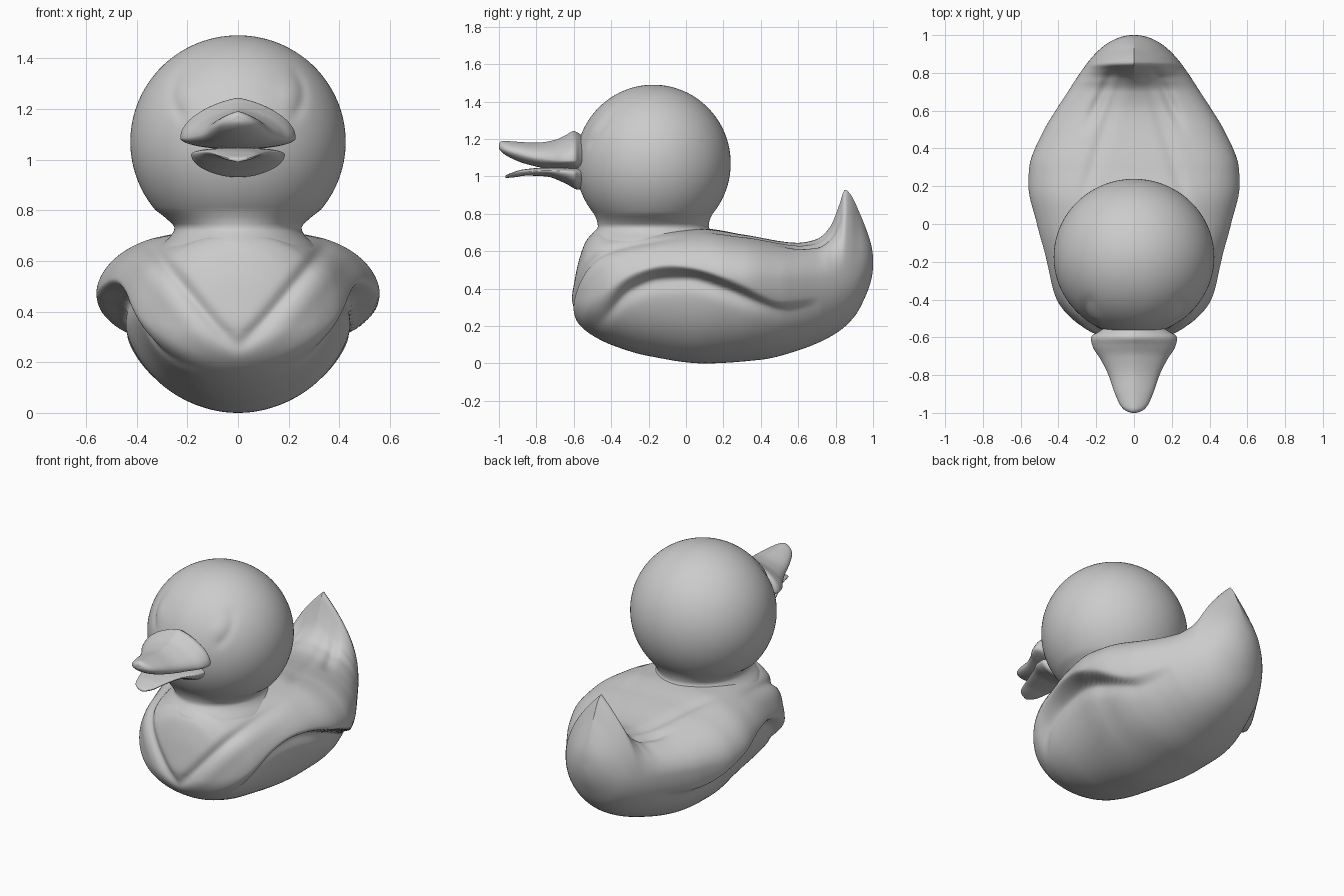
import bpy, bmesh
from math import sin, cos, pi, exp, acos, hypot

if "Cube" in bpy.data.objects:
    bpy.data.objects.remove(bpy.data.objects["Cube"])


def curve(keys):
    """Monotone cubic through (t, value) keys."""
    t = [k[0] for k in keys]
    v = [k[1] for k in keys]
    n = len(keys)
    d = [(v[i + 1] - v[i]) / (t[i + 1] - t[i]) for i in range(n - 1)]
    m = [d[0]] + [2 * a * b / (a + b) if a * b > 0 else 0 for a, b in zip(d, d[1:])] + [d[-1]]

    def f(x):
        x = min(max(x, t[0]), t[-1])
        i = 0
        while i < n - 2 and x > t[i + 1]:
            i += 1
        h = t[i + 1] - t[i]
        s = (x - t[i]) / h
        return ((2*s**3 - 3*s*s + 1) * v[i] + (s**3 - 2*s*s + s) * h * m[i]
                + (3*s*s - 2*s**3) * v[i + 1] + (s**3 - s*s) * h * m[i + 1])
    return f


def round_curve(keys, y0, y1):
    """Curve over y whose ends close roundly (keys are spaced by angle)."""
    def ang(y):
        return acos(max(-1, min(1, 1 - 2 * (y - y0) / (y1 - y0))))
    f = curve([(ang(y), v) for y, v in keys])
    return lambda y: f(ang(y))


def spaced(y0, y1, n):
    return [y0 + (y1 - y0) * (1 - cos(pi * i / n)) / 2 for i in range(n + 1)]


def gauss(x, s):
    return exp(-(x / s) ** 2)


def step(x):
    x = min(max(x, 0), 1)
    return x * x * (3 - 2 * x)


def spow(c, p):
    return (1 if c >= 0 else -1) * abs(c) ** p


def loft(name, rings):
    bm = bmesh.new()
    loops = [[bm.verts.new(p) for p in r] for r in rings]
    n = len(loops[0])
    for a, b in zip(loops, loops[1:]):
        for j in range(n):
            bm.faces.new((a[j], a[(j + 1) % n], b[(j + 1) % n], b[j]))
    bm.faces.new(loops[0])
    bm.faces.new(loops[-1])
    bmesh.ops.recalc_face_normals(bm, faces=bm.faces)
    for f in bm.faces:
        f.smooth = True
    me = bpy.data.meshes.new(name)
    bm.to_mesh(me)
    bm.free()
    ob = bpy.data.objects.new(name, me)
    bpy.context.collection.objects.link(ob)
    return ob


# Body: outline curves along y
Y0, Y1 = -0.61, 1.0
top = round_curve([(-.61, .335), (-.6, .42), (-.57, .56), (-.53, .66), (-.46, .71), (.1, .72),
                   (.3, .69), (.6, .645), (.7, .665), (.77, .73), (.82, .85), (.85, .93),
                   (.875, .91), (.93, .8), (.97, .70), (1, .55)], Y0, Y1)
bottom = round_curve([(-.61, .315), (-.58, .22), (-.5, .15), (-.4, .1), (-.2, .04), (.1, 0),
                      (.4, .02), (.6, .07), (.8, .16), (.9, .25), (.96, .36), (1, .53)], Y0, Y1)
width = round_curve([(-.61, .005), (-.57, .22), (-.5, .33), (-.4, .41), (-.2, .475), (0, .525),
                     (.2, .562), (.3, .555), (.5, .475), (.6, .415), (.7, .35), (.8, .285),
                     (.88, .225), (.95, .15), (1, .005)], Y0, Y1)
middle = curve([(-.61, .325), (-.3, .42), (0, .465), (.3, .45), (.7, .45), (.9, .47), (1, .54)])
power = curve([(-.61, 1), (-.4, .92), (-.2, .8), (0, .68), (.3, .65), (.6, .8), (.75, 1.25),
               (.83, 2.0), (.9, 2.1), (.96, 1.6), (1, 1)])
# Wing lip: upper line, lower line and depth of the recess below it
lip_hi = curve([(-.6, .2), (-.5, .33), (-.4, .42), (-.25, .5), (-.1, .53), (.05, .51),
                (.3, .42), (.5, .33), (.7, .36)])
lip_lo = curve([(-.6, .1), (-.5, .17), (-.43, .24), (-.3, .38), (-.15, .44), (0, .45),
                (.2, .4), (.4, .32), (.55, .28), (.7, .31)])
recess = curve([(-.57, 0), (-.48, .03), (-.35, .06), (0, .1), (.2, .1), (.45, .05), (.72, 0)])


def body_ring(y, n=200):
    w, zt, zb, zm, p = width(y), top(y), bottom(y), middle(y), power(y)
    hi, lo, r = lip_hi(y), lip_lo(y), recess(y)
    zm = min(max(zm, zb), zt)
    ring = []
    for j in range(n):
        a = 2 * pi * j / n
        c, s = cos(a), sin(a)
        x = w * spow(c, p if s > 0 else 1)
        z = zm + s * ((zt - zm) if s > 0 else (zm - zb))
        # recess under the wing, deepest just below the lip
        f = step((hi - z) / (hi - lo)) + .2 * gauss(z - lo, .05)
        x *= 1 - r * f / max(w, .05)
        # soft V-shaped collar fold on the chest
        ax = hypot(x, .02)
        front = step((.05 - y) / .3) * step((z - .2) / .12)
        g = front * (.018 * gauss(z - .24 - 1.2 * ax, .045)
                     - .006 * gauss(z - .12 - 1.2 * ax, .06))
        x *= 1 - g
        z -= g * .5 * max(s, 0)
        # creases on the back running to the tail
        if s > 0:
            back = step((y - .05) / .2) * step((.85 - y) / .1)
            z -= .012 * back * gauss(ax - .25 + .31 * (y - .2), .035)
            # fold inside each side of the tail
            tail = step((y - .45) / .2) * step((.86 - y) / .08)
            z -= .022 * tail * gauss(ax - .11 - .45 * (.82 - y), .035)
        ring.append((x, y + g * step((-.2 - y) / .2), z))
    return ring


loft("body", [body_ring(y) for y in spaced(Y0, Y1, 150)])


# Head and neck: squashed sphere running down into a flared neck
CY, CZ = -.175, 1.07
prof = []
for i in range(61):
    a = .004 + 2.26 * i / 60
    prof.append((CZ + .42 * cos(a), .425 * sin(a), .414 * sin(a)))
zs, sx, sy = prof[-1]
neck_x = curve([(.58, .36), (.66, .305), (.70, .264), (.73, .25), (.76, .275), (zs, sx)])
neck_y = curve([(.58, .37), (.66, .355), (.70, .32), (.73, .296), (.76, .30), (zs, sy)])
for i in range(1, 17):
    z = zs + (.58 - zs) * i / 16
    prof.append((z, neck_x(z), neck_y(z)))


def head_point(z, rx, ry, a):
    x, y = rx * cos(a), ry * sin(a)
    if y < 0:
        # small eye mound with a curved crease outside it
        ax = abs(x)
        d = hypot(ax - .2, (z - 1.26) * .7)
        k = .014 * gauss(d, .035) - .014 * gauss(d - .06, .018) * step((ax - .19) / .05)
        x, y = x * (1 + k), y * (1 + k * 1.5)
    return (x, CY + y, z)


loft("head", [[head_point(*p, 2 * pi * j / 160) for j in range(160)] for p in prof])


# Beak halves: lofted from the tip back into the head
BACK = -.54


def beak(name, tip, p, *tables):
    w, zt, ze, zb = [round_curve(t, tip, BACK) for t in tables]
    rings = []
    for y in spaced(tip, BACK, 60):
        ww, t, e, b = w(y), zt(y), ze(y), zb(y)
        ring = []
        for j in range(72):
            c, s = cos(2 * pi * j / 72), sin(2 * pi * j / 72)
            if s > 0:
                ring.append((ww * spow(c, p), y, e + s * (t - e)))
            else:
                ring.append((ww * c, y, e + s * (e - b)))
        rings.append(ring)
    return loft(name, rings)


# tables: half width, top, side edge and underside along y
beak("upper_beak", -1.0, 1.5,
     [(-1, .004), (-.97, .065), (-.9, .1), (-.8, .135), (-.72, .175), (-.65, .218),
      (-.61, .228), (-.59, .222), (-.572, .19), (BACK, .12)],
     [(-1, 1.172), (-.975, 1.19), (-.9, 1.185), (-.8, 1.18), (-.7, 1.195), (-.64, 1.222),
      (-.6, 1.243), (-.58, 1.235), (BACK, 1.18)],
     [(-1, 1.165), (-.9, 1.125), (-.8, 1.1), (-.65, 1.085), (BACK, 1.09)],
     [(-1, 1.155), (-.98, 1.125), (-.93, 1.095), (-.85, 1.065), (-.75, 1.045),
      (-.6, 1.04), (BACK, 1.05)])

beak("lower_beak", -.965, .9,
     [(-.965, .004), (-.94, .06), (-.85, .095), (-.75, .13), (-.65, .178),
      (-.6, .185), (-.575, .16), (BACK, .1)],
     [(-.965, 1.0), (-.93, 1.02), (-.87, 1.037), (-.75, 1.047), (-.6, 1.045), (BACK, 1.04)],
     [(-.965, .998), (-.9, 1.018), (-.75, 1.03), (-.6, 1.02), (BACK, 1.01)],
     [(-.965, .99), (-.92, .995), (-.85, 1.004), (-.75, 1.0), (-.65, .965),
      (-.58, .93), (BACK, .95)])
